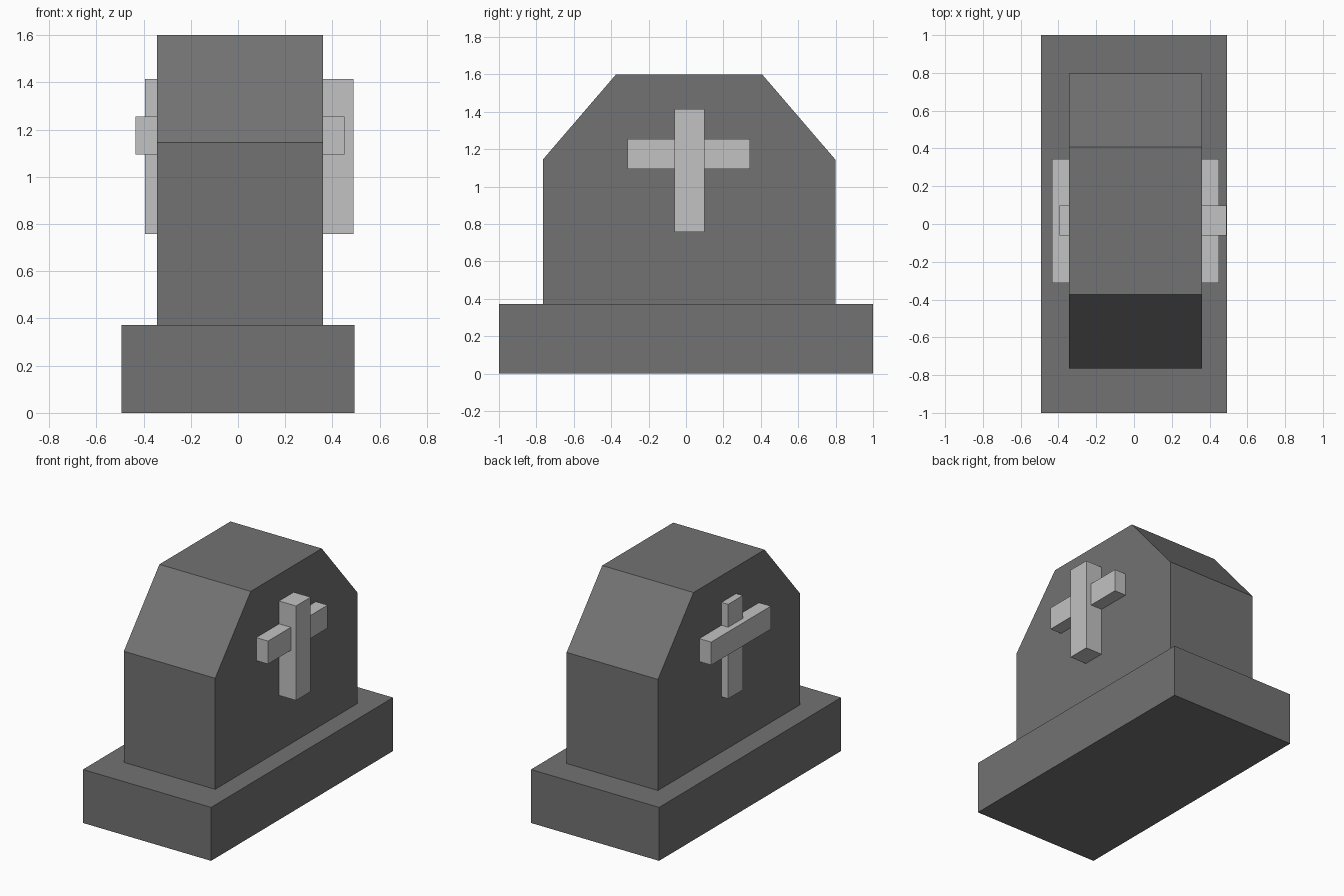
import bpy
import bmesh

default_cube = bpy.data.objects.get("Cube")
if default_cube:
    bpy.data.objects.remove(default_cube, do_unlink=True)


def make_material(name, grey):
    mat = bpy.data.materials.new(name)
    mat.use_nodes = True
    colour = (grey, grey, grey, 1)
    mat.diffuse_color = colour
    bsdf = mat.node_tree.nodes["Principled BSDF"]
    bsdf.inputs["Base Color"].default_value = colour
    bsdf.inputs["Roughness"].default_value = 0.9
    return mat


def extrude_profile(name, profile, x_min, x_max, mat):
    """Extrude a (y, z) outline along x."""
    bm = bmesh.new()
    face = bm.faces.new([bm.verts.new((x_min, y, z)) for y, z in profile])
    result = bmesh.ops.extrude_face_region(bm, geom=[face])
    moved = [v for v in result["geom"] if isinstance(v, bmesh.types.BMVert)]
    bmesh.ops.translate(bm, verts=moved, vec=(x_max - x_min, 0, 0))
    bmesh.ops.recalc_face_normals(bm, faces=bm.faces)
    mesh = bpy.data.meshes.new(name)
    bm.to_mesh(mesh)
    bm.free()
    mesh.materials.append(mat)
    obj = bpy.data.objects.new(name, mesh)
    bpy.context.collection.objects.link(obj)
    return obj


def box(name, x, y, z, mat):
    outline = [(y[0], z[0]), (y[1], z[0]), (y[1], z[1]), (y[0], z[1])]
    return extrude_profile(name, outline, x[0], x[1], mat)


dark_stone = make_material("dark stone", 0.17)
pale_stone = make_material("pale stone", 0.54)

# Plinth
box("plinth", (-0.493, 0.493), (-1, 1), (0, 0.372), dark_stone)

# Headstone with sloped shoulders
headstone = [(-0.765, 0.372), (0.798, 0.372), (0.798, 1.145),
             (0.407, 1.6), (-0.374, 1.6), (-0.765, 1.145)]
extrude_profile("headstone", headstone, -0.343, 0.36, dark_stone)

# Cross bars running right through the stone
box("cross_upright", (-0.394, 0.49), (-0.062, 0.099), (0.757, 1.414), pale_stone)
box("cross_arm", (-0.434, 0.45), (-0.313, 0.343), (1.095, 1.255), pale_stone)
